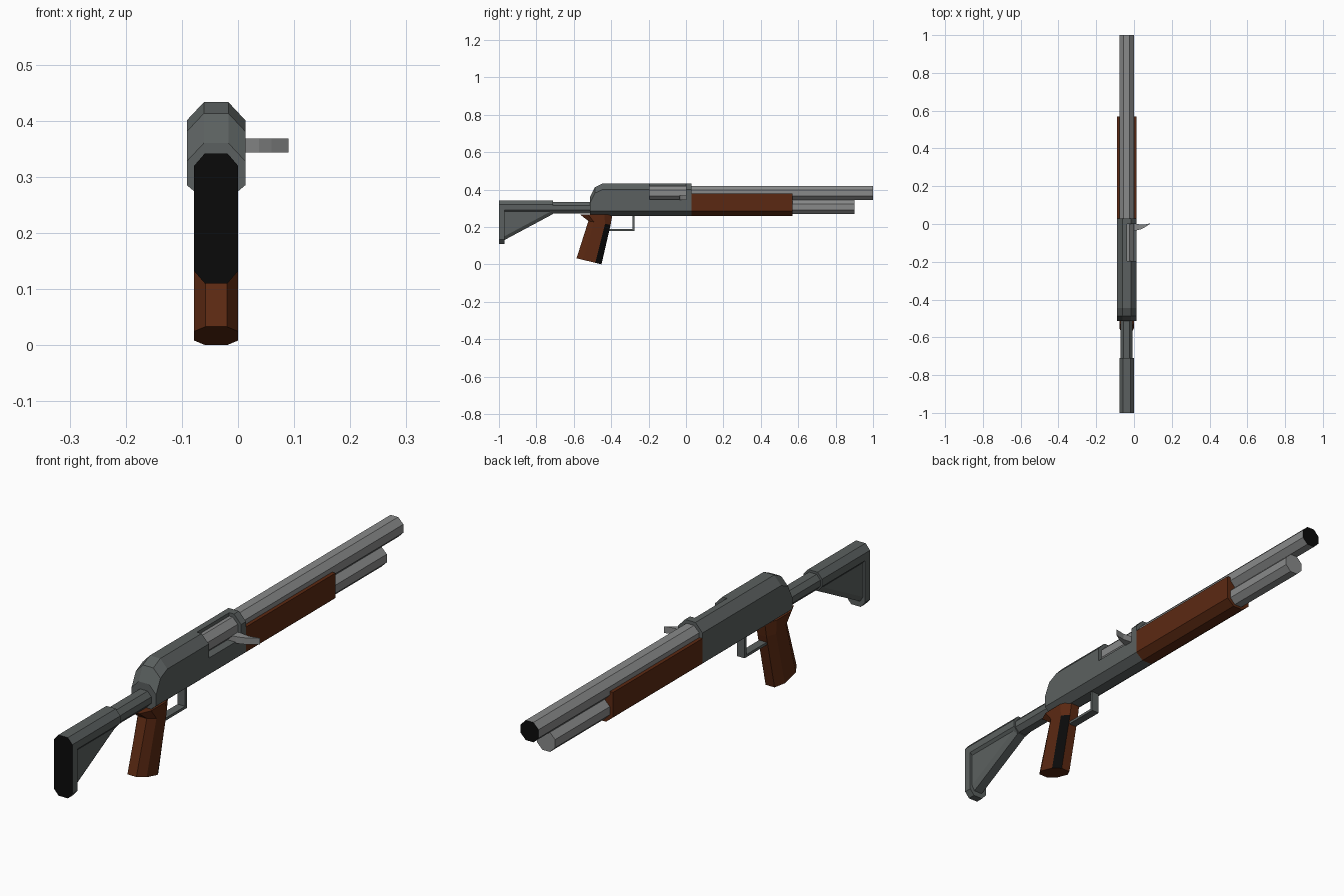
import bpy, bmesh

if "Cube" in bpy.data.objects:
    bpy.data.objects.remove(bpy.data.objects["Cube"])

CX = -0.039  # centre line of the gun


def material(name, rgb):
    m = bpy.data.materials.new(name)
    m.diffuse_color = (*rgb, 1)
    m.use_nodes = True
    m.node_tree.nodes["Principled BSDF"].inputs["Base Color"].default_value = m.diffuse_color
    return m


STEEL = material("dark steel", (0.105, 0.118, 0.116))
BRIGHT = material("bright metal", (0.25, 0.255, 0.255))
WOOD = material("red brown wood", (0.105, 0.022, 0.006))
BLACK = material("black", (0.003, 0.003, 0.003))


def loft(name, rings, mats, rule=None):
    """Join matching rings of points into a closed solid."""
    bm = bmesh.new()
    vs = [[bm.verts.new(p) for p in r] for r in rings]
    n = len(rings[0])
    for a, b in zip(vs, vs[1:]):
        for i in range(n):
            j = (i + 1) % n
            bm.faces.new((a[i], a[j], b[j], b[i]))
    bm.faces.new(vs[0])
    bm.faces.new(vs[-1])
    bmesh.ops.recalc_face_normals(bm, faces=bm.faces)
    bm.normal_update()
    for f in bm.faces:
        if rule and rule(f.normal, f.calc_center_median()):
            f.material_index = 1
    me = bpy.data.meshes.new(name)
    bm.to_mesh(me)
    bm.free()
    for m in mats:
        me.materials.append(m)
    ob = bpy.data.objects.new(name, me)
    bpy.context.collection.objects.link(ob)
    return ob


def ring(y, hw, z0, z1, flat, low, high):
    """Chamfered rectangle across the gun at the given y."""
    half = [(flat, z0), (hw, z0 + low), (hw, z1 - high), (flat, z1)]
    pts = half + [(-x, z) for x, z in reversed(half)]
    return [(CX + x, y, z) for x, z in pts]


def bar(name, y0, y1, hw, z0, z1, flat, cham, mats, rule=None):
    return loft(name, [ring(y, hw, z0, z1, flat, cham, cham) for y in (y0, y1)], mats, rule)


def box(name, x0, x1, y0, y1, z0, z1, mat):
    return loft(name, [[(x0, y, z0), (x1, y, z0), (x1, y, z1), (x0, y, z1)] for y in (y0, y1)], [mat])


# receiver with sloped rear, ejection port cut on the right
receiver = loft("receiver", [ring(y, 0.052, 0.26, top, 0.022, 0.025, 0.032) for y, top in
                             ((-0.513, 0.36), (-0.487, 0.413), (-0.445, 0.433), (0.03, 0.433))], [STEEL])
cutter = box("port_cutter", CX + 0.002, 0.06, -0.195, 0.0, 0.347, 0.5, STEEL)
cutter.hide_render = True
cutter.display_type = 'WIRE'
mod = receiver.modifiers.new("port", 'BOOLEAN')
mod.operation = 'DIFFERENCE'
mod.solver = 'EXACT'
mod.object = cutter

# bolt, barrel and magazine tube
bar("bolt", -0.2, 0.01, 0.038, 0.344, 0.42, 0.016, 0.022, [BRIGHT])
bar("barrel", 0.01, 1.0, 0.038, 0.344, 0.42, 0.016, 0.022, [BRIGHT, BLACK],
    lambda n, c: n.y > 0.9)
bar("magazine_tube", 0.5, 0.9, 0.038, 0.269, 0.344, 0.016, 0.022, [BRIGHT])

# curved bolt handle
outline = [(-0.02, -0.035), (0.013, -0.034), (0.037, -0.028), (0.06, -0.016), (0.09, 0.004),
           (0.05, -0.004), (0.013, 0.0), (-0.02, 0.0)]
loft("bolt_handle", [[(x, y, z) for x, y in outline] for z in (0.343, 0.368)], [BRIGHT])

# wooden fore end with chamfered underside
fore = [(0.022, 0.26), (0.052, 0.285), (0.052, 0.38)]
fore += [(-x, z) for x, z in reversed(fore)]
loft("fore_end", [[(CX + x, y, z) for x, z in fore] for y in (0.03, 0.57)], [WOOD])

# stock: thin tube, thick tube, butt plate and web
bar("stock_tube", -0.73, -0.5, 0.032, 0.273, 0.333, 0.016, 0.018, [STEEL])
bar("stock_rear_tube", -0.98, -0.71, 0.039, 0.27, 0.342, 0.02, 0.022, [STEEL])
bar("butt_plate", -1.0, -0.97, 0.039, 0.11, 0.342, 0.02, 0.022, [STEEL, BLACK],
    lambda n, c: n.y < -0.9)
web = []
for y, z in ((-0.975, 0.128), (-0.71, 0.27)):
    web.append([(CX + x, y, h) for x, h in ((-0.018, z), (0.018, z), (0.03, z + 0.02),
                                            (0.03, 0.3), (-0.03, 0.3), (-0.03, z + 0.02))])
loft("stock_web", web, [STEEL])


# pistol grip: chamfered sections from the bottom up, one dark front chamfer
def grip_ring(y0, z0, y1, z1):
    c = 0.25
    half = [(0.019, 0), (0.039, c), (0.039, 1 - c), (0.019, 1)]
    pts = half + [(-x, t) for x, t in reversed(half)]
    return [(CX + x, y0 + (y1 - y0) * t, z0 + (z1 - z0) * t) for x, t in pts]


loft("pistol_grip", [grip_ring(-0.585, 0.033, -0.452, 0.0),
                     grip_ring(-0.522, 0.232, -0.403, 0.212),
                     grip_ring(-0.568, 0.268, -0.393, 0.268)], [WOOD, BLACK],
     lambda n, c: n.x > 0.3 and n.y > 0.25 and c.z < 0.2)

# trigger guard
gx0, gx1 = CX - 0.016, CX + 0.016
box("guard_bottom", gx0, gx1, -0.42, -0.275, 0.178, 0.188, STEEL)
box("guard_front", gx0, gx1, -0.286, -0.275, 0.188, 0.265, STEEL)
